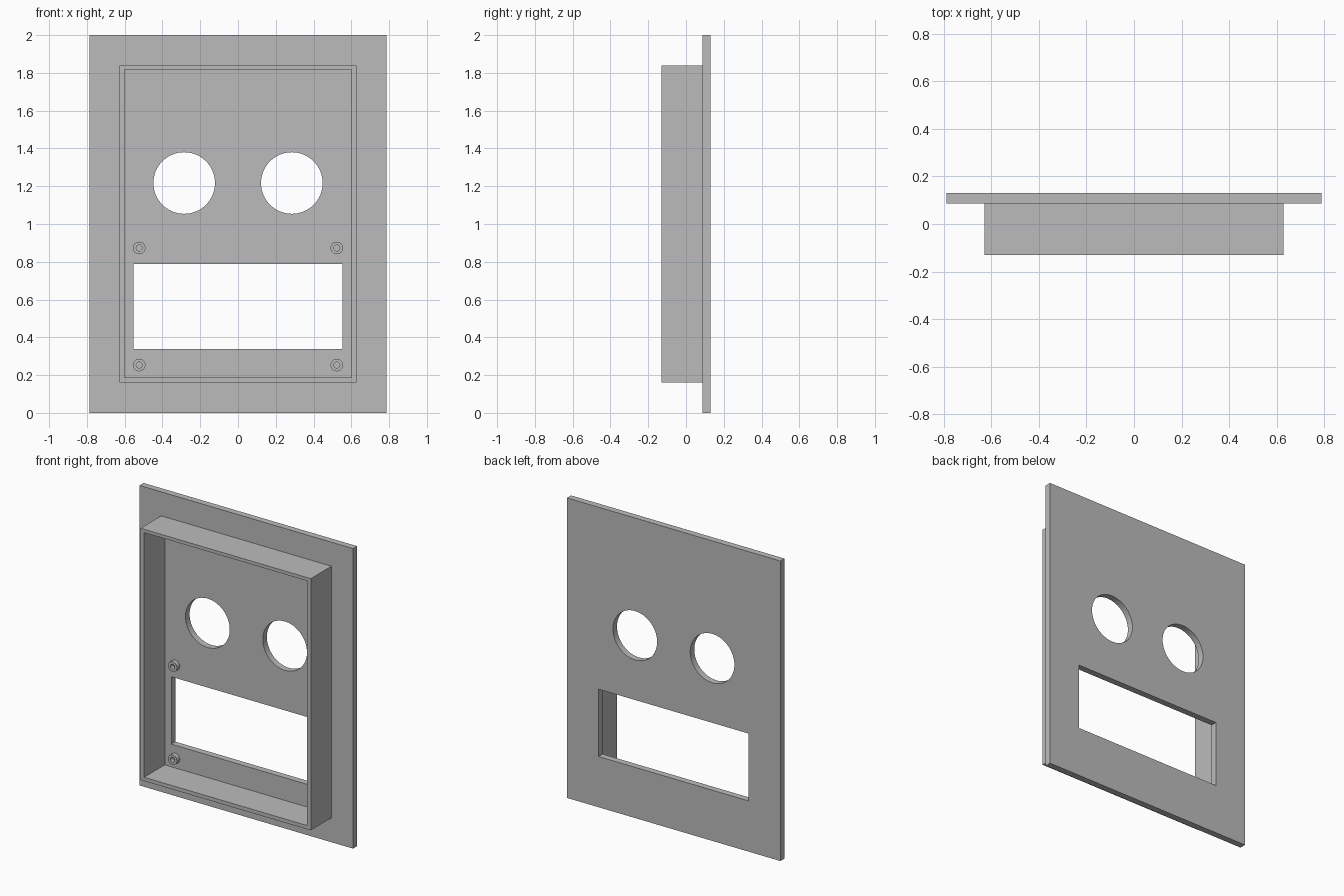
import bpy, bmesh, math

if "Cube" in bpy.data.objects:
    bpy.data.objects.remove(bpy.data.objects["Cube"], do_unlink=True)

grey = bpy.data.materials.new("plain_grey")
grey.use_nodes = True
grey.diffuse_color = (0.5, 0.5, 0.5, 1)
grey.node_tree.nodes["Principled BSDF"].inputs["Base Color"].default_value = (0.5, 0.5, 0.5, 1)


def rect(half_width, bottom, top):
    return [(-half_width, bottom), (half_width, bottom), (half_width, top), (-half_width, top)]


def circle(cx, cz, radius, sides=64):
    angles = [2 * math.pi * i / sides for i in range(sides)]
    return [(cx + radius * math.cos(a), cz + radius * math.sin(a)) for a in angles]


def slab(name, outlines, y_front, y_back):
    """Extrude x-z outlines along y; inner outlines become holes."""
    curve = bpy.data.curves.new(name + "_profile", 'CURVE')
    curve.dimensions = '2D'
    curve.fill_mode = 'BOTH'
    curve.extrude = (y_back - y_front) / 2
    for points in outlines:
        spline = curve.splines.new('POLY')
        spline.points.add(len(points) - 1)
        for p, (x, z) in zip(spline.points, points):
            p.co = (x, z, 0, 1)
        spline.use_cyclic_u = True
    obj = bpy.data.objects.new(name, curve)
    bpy.context.collection.objects.link(obj)
    obj.rotation_euler.x = math.pi / 2
    obj.location.y = (y_front + y_back) / 2
    bpy.ops.object.select_all(action='DESELECT')
    obj.select_set(True)
    bpy.context.view_layer.objects.active = obj
    bpy.ops.object.convert(target='MESH')
    obj = bpy.context.view_layer.objects.active
    # Weld caps to walls
    bm = bmesh.new()
    bm.from_mesh(obj.data)
    bmesh.ops.remove_doubles(bm, verts=bm.verts, dist=0.0001)
    bmesh.ops.recalc_face_normals(bm, faces=bm.faces)
    bm.to_mesh(obj.data)
    bm.free()
    obj.data.materials.clear()
    obj.data.materials.append(grey)
    bpy.ops.object.shade_smooth_by_angle(angle=math.radians(30))
    return obj


PLATE_FRONT, PLATE_BACK = 0.087, 0.13

# Plate with two round openings and a wide window
slab("face_plate",
     [rect(0.787, 0, 2), rect(0.553, 0.338, 0.787),
      circle(-0.285, 1.217, 0.163), circle(0.285, 1.217, 0.163)],
     PLATE_FRONT, PLATE_BACK)

# Raised rectangular wall
slab("frame_wall", [rect(0.628, 0.162, 1.84), rect(0.601, 0.187, 1.818)],
     -0.13, PLATE_FRONT)

# Hollow screw bosses around the window
for side, x in (("right", -0.523), ("left", 0.523)):
    for level, z in (("lower", 0.253), ("upper", 0.873)):
        slab(f"{level}_{side}_screw_boss",
             [circle(x, z, 0.033, 32), circle(x, z, 0.016, 32)],
             PLATE_FRONT - 0.03, PLATE_FRONT)
